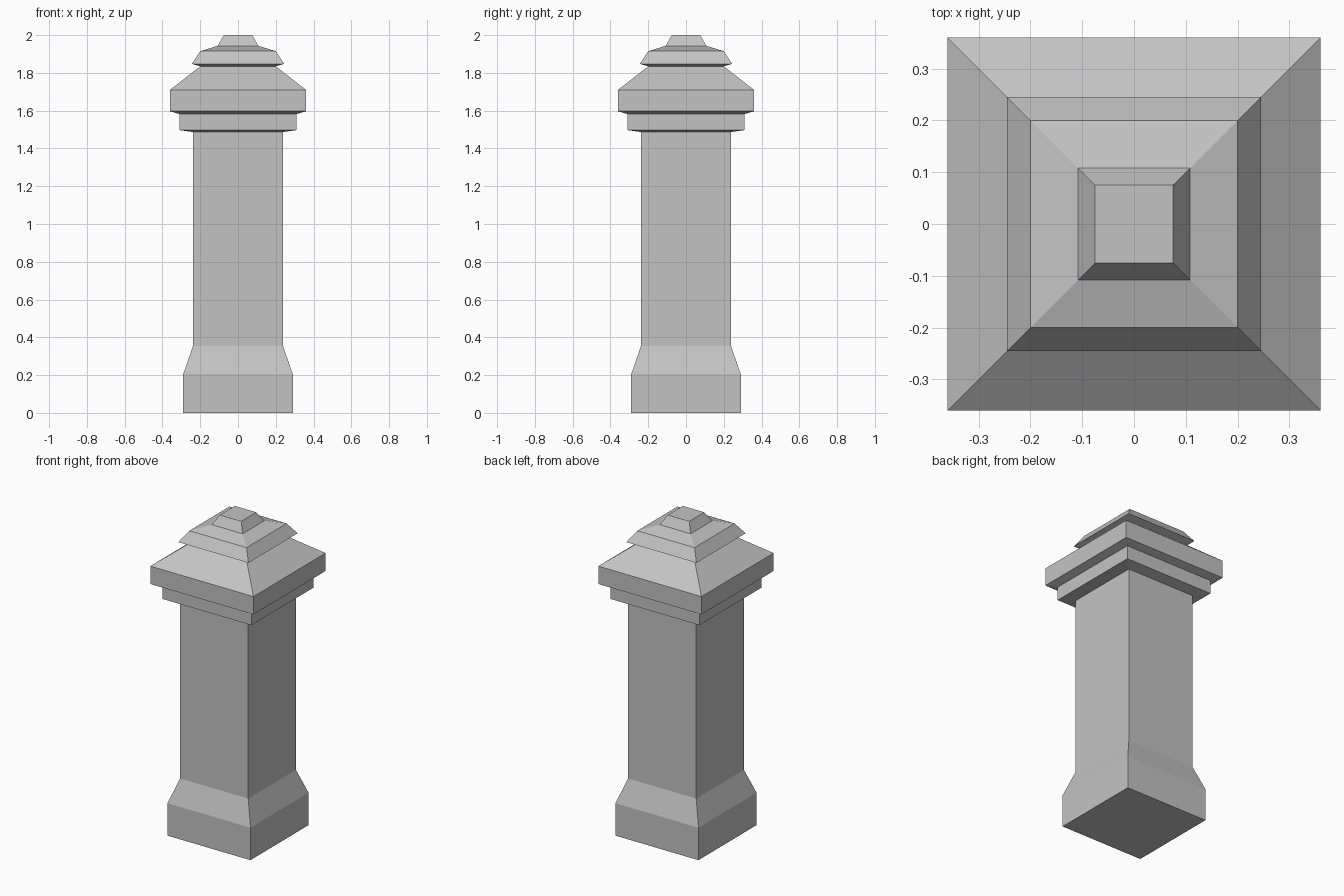
import bpy
import bmesh

cube = bpy.data.objects.get("Cube")
if cube:
    bpy.data.objects.remove(cube, do_unlink=True)

# Single stone colour
stone = bpy.data.materials.new("grey_stone")
stone.use_nodes = True
colour = (0.55, 0.55, 0.55, 1.0)
stone.diffuse_color = colour
stone.node_tree.nodes["Principled BSDF"].inputs["Base Color"].default_value = colour


def square_loft(name, profile):
    """Closed square solid through (half width, height) levels."""
    bm = bmesh.new()
    rings = [[bm.verts.new((sx * w, sy * w, z))
              for sx, sy in ((-1, -1), (1, -1), (1, 1), (-1, 1))]
             for w, z in profile]
    for low, high in zip(rings, rings[1:]):
        for i in range(4):
            j = (i + 1) % 4
            bm.faces.new((low[i], low[j], high[j], high[i]))
    bm.faces.new(rings[0][::-1])
    bm.faces.new(rings[-1])
    mesh = bpy.data.meshes.new(name)
    bm.to_mesh(mesh)
    bm.free()
    mesh.materials.append(stone)
    obj = bpy.data.objects.new(name, mesh)
    bpy.context.collection.objects.link(obj)
    return obj


# Plinth, flared foot, shaft, cornice, sloped cap and finial in one skin
square_loft("stone_pillar", [
    (0.29, 0.0), (0.29, 0.205),        # plinth
    (0.238, 0.355), (0.238, 1.487),    # shaft
    (0.31, 1.497), (0.31, 1.582),      # cornice
    (0.36, 1.597), (0.36, 1.71),       # slab
    (0.2, 1.835),                      # sloped roof
    (0.245, 1.848), (0.2, 1.915),      # upper moulding
    (0.108, 1.943), (0.075, 2.0),      # finial
])
